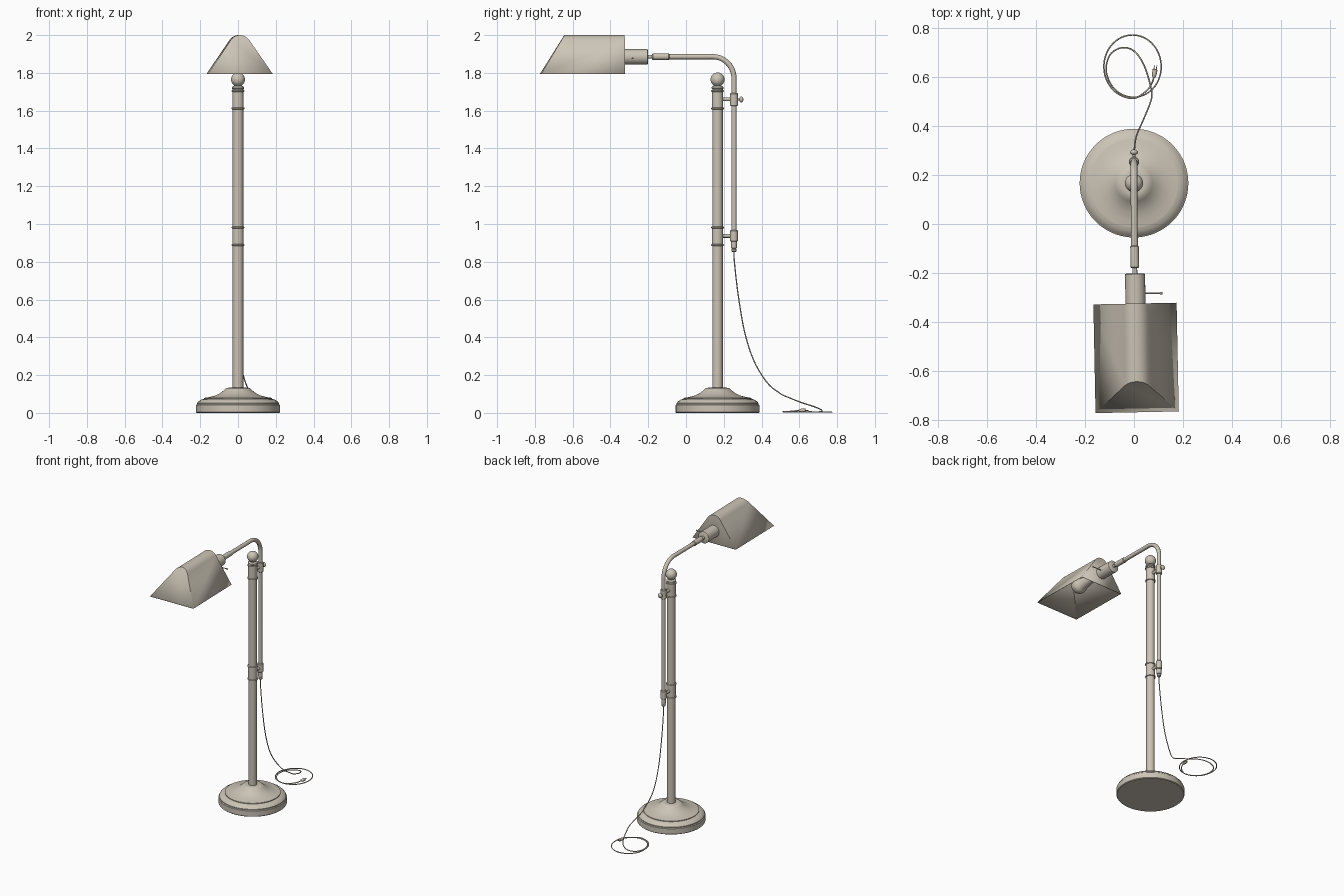
import bpy, bmesh, math
from mathutils import Vector, Matrix

if "Cube" in bpy.data.objects:
    bpy.data.objects.remove(bpy.data.objects["Cube"])

mat = bpy.data.materials.new("warm beige metal")
mat.diffuse_color = (0.60, 0.55, 0.465, 1)
mat.use_nodes = True
mat.node_tree.nodes["Principled BSDF"].inputs["Base Color"].default_value = mat.diffuse_color

PY = 0.167      # pole y
TY = 0.254      # sliding tube y
AZ = 1.886      # arm height


def finish(name, bm, angle=35):
    bmesh.ops.recalc_face_normals(bm, faces=bm.faces)
    me = bpy.data.meshes.new(name)
    bm.to_mesh(me)
    bm.free()
    return link(name, me, angle)


def link(name, me, angle=35):
    me.materials.clear()
    me.materials.append(mat)
    ob = bpy.data.objects.new(name, me)
    bpy.context.collection.objects.link(ob)
    bpy.ops.object.select_all(action='DESELECT')
    ob.select_set(True)
    bpy.context.view_layer.objects.active = ob
    bpy.ops.object.shade_smooth_by_angle(angle=math.radians(angle))
    return ob


def lathe(name, profile, origin, axis=(0, 0, 1), n=40):
    """Revolve (radius, height) points about an axis through origin; ends are capped."""
    rot = Vector((0, 0, 1)).rotation_difference(Vector(axis)).to_matrix().to_4x4()
    m = Matrix.Translation(origin) @ rot
    bm = bmesh.new()
    rings = []
    for r, h in profile:
        rings.append([bm.verts.new(m @ Vector((r * math.cos(2 * math.pi * i / n),
                                               r * math.sin(2 * math.pi * i / n), h)))
                      for i in range(n)])
    for a, b in zip(rings, rings[1:]):
        for i in range(n):
            j = (i + 1) % n
            bm.faces.new((a[i], a[j], b[j], b[i]))
    bm.faces.new(rings[0])
    bm.faces.new(rings[-1])
    return finish(name, bm)


def ball(name, pos, scale):
    bm = bmesh.new()
    bmesh.ops.create_uvsphere(bm, u_segments=32, v_segments=18, radius=1)
    bmesh.ops.transform(bm, matrix=Matrix.Translation(pos) @ Matrix.Diagonal((*scale, 1)),
                        verts=bm.verts)
    return finish(name, bm, 60)


def tube(name, pts, radius, res=4):
    cu = bpy.data.curves.new(name, 'CURVE')
    cu.dimensions = '3D'
    cu.bevel_depth = radius
    cu.bevel_resolution = res
    cu.use_fill_caps = True
    sp = cu.splines.new('POLY')
    sp.points.add(len(pts) - 1)
    for p, co in zip(sp.points, pts):
        p.co = (*co, 1)
    tmp = bpy.data.objects.new("tmp", cu)
    bpy.context.collection.objects.link(tmp)
    dg = bpy.context.evaluated_depsgraph_get()
    me = bpy.data.meshes.new_from_object(tmp.evaluated_get(dg))
    bpy.data.objects.remove(tmp)
    return link(name, me, 50)


def smooth_path(pts, steps=8):
    """Catmull-Rom interpolation through the points."""
    p = [Vector(q) for q in pts]
    p = [p[0]] + p + [p[-1]]
    out = []
    for a, b, c, d in zip(p, p[1:], p[2:], p[3:]):
        for i in range(steps):
            t = i / steps
            out.append(0.5 * (2 * b + (c - a) * t + (2 * a - 5 * b + 4 * c - d) * t * t
                              + (3 * b - a - 3 * c + d) * t ** 3))
    return out + [p[-1]]


# round stepped base
lathe("base", [(0.218, 0), (0.222, 0.004), (0.222, 0.042), (0.217, 0.046), (0.217, 0.052),
               (0.208, 0.062), (0.195, 0.070), (0.181, 0.074), (0.181, 0.079), (0.15, 0.084),
               (0.12, 0.092), (0.095, 0.104), (0.075, 0.119), (0.062, 0.131), (0.045, 0.134),
               (0.02, 0.134)], (0, PY, 0), n=72)

# pole, collars and ball finial
lathe("pole", [(0.028, 0.12), (0.028, 1.72), (0.02, 1.724), (0.02, 1.75)], (0, PY, 0))
for i, (z0, z1) in enumerate(((0.889, 0.981), (1.612, 1.704))):
    lathe(f"pole_sleeve_{i}", [(0.03, z0), (0.03, z1)], (0, PY, 0))
    for j, z in enumerate((z0, z1)):
        lathe(f"pole_ring_{i}_{j}", [(0.03, z - .005), (0.034, z - .003), (0.034, z + .003),
                                     (0.03, z + .005)], (0, PY, 0))
lathe("finial_ring", [(0.025, 1.712), (0.032, 1.717), (0.032, 1.725), (0.022, 1.732)], (0, PY, 0))
ball("finial_ball", (0, PY, 1.765), (0.037, 0.037, 0.037))

# sliding tube with bent arm
R = 0.114
path = [(0, TY, 0.88), (0, TY, AZ - R)]
for i in range(1, 16):
    a = math.pi / 2 * i / 16
    path.append((0, TY - R + R * math.cos(a), AZ - R + R * math.sin(a)))
path += [(0, TY - R, AZ), (0.002, -0.10, AZ)]
tube("bent_arm", path, 0.0138, 6)

# clamps joining tube to pole
for name, z0, z1, zc in (("upper", 1.624, 1.693, 1.66), ("lower", 0.907, 0.968, 0.937)):
    lathe(name + "_clamp", [(0.017, z0), (0.021, z0 + .004), (0.021, z1 - .004), (0.017, z1)],
          (0, TY, 0), n=32)
    lathe(name + "_clamp_link", [(0.010, 0), (0.010, TY - PY)], (0, PY, zc), (0, 1, 0), 20)
lathe("thumbscrew_stem", [(0.006, 0), (0.006, 0.035)], (0, TY, 1.659), (0, 1, 0), 16)
ball("thumbscrew_knob", (0, 0.293, 1.659), (0.016, 0.011, 0.016))
lathe("tube_end", [(0.009, 0.852), (0.013, 0.856), (0.013, 0.866), (0.010, 0.869),
                   (0.015, 0.872), (0.015, 0.91)], (0, TY, 0), n=28)

# arm sleeve, pivot stem and lamp socket
D = (0.02, -1, 0)
lathe("arm_sleeve", [(0.014, 0), (0.0175, 0.004), (0.0175, 0.088), (0.014, 0.092)],
      (0.002, -0.088, AZ), D, 28)
lathe("pivot_stem", [(0.010, 0), (0.010, 0.04)], (0.003, -0.175, AZ), D, 20)
lathe("socket", [(0.036, 0), (0.041, 0.003), (0.041, 0.14), (0.03, 0.142)],
      (0.004, -0.202, AZ - 0.001), D, 40)
lathe("switch_stem", [(0.003, 0), (0.003, 0.065), (0.005, 0.067), (0.005, 0.075), (0.003, 0.077)],
      (0.04, -0.283, 1.877), (1, 0, 0), 14)

# light bulb
lathe("bulb_screw", [(0.022, 0)] + [(0.022 + 0.003 * (i % 2), 0.008 * i) for i in range(1, 9)],
      (0.006, -0.335, AZ), D, 28)
prof = [(0.022, 0), (0.025, 0.03), (0.034, 0.07)]
prof += [(0.052 * math.sin(a), 0.145 - 0.052 * math.cos(a))
         for a in [math.radians(50 + 128 * i / 14) for i in range(15)]]
lathe("bulb", prof, (0.007, -0.398, AZ), D, 32)

# tent shade: rounded ridge, upright back, sloped front, open underside
half, top, rr = 0.17, 0.204, 0.059
section = [(-half, 0)]
for i in range(13):
    a = math.radians(146 - 112 * i / 12)
    section.append((rr * math.cos(a), top - rr + rr * math.sin(a)))
section.append((half, 0))
bm = bmesh.new()
back = [bm.verts.new((x, 0, z)) for x, z in section]
front = [bm.verts.new((x, -0.444 + 0.125 * z / top, z)) for x, z in section]
for i in range(len(section) - 1):
    bm.faces.new((back[i], back[i + 1], front[i + 1], front[i]))
bm.faces.new(back)
bm.faces.new(front)
bm.transform(Matrix.Translation((0.004, -0.325, 1.796)) @ Matrix.Rotation(0.02, 4, 'Z'))
shade = finish("shade", bm, 30)
mod = shade.modifiers.new("thickness", 'SOLIDIFY')
mod.thickness = 0.004
mod.offset = -1

# power cord: hangs to the floor, then coils
cord = [(0, TY, 0.86), (0, 0.257, 0.79), (0, 0.277, 0.62), (0.002, 0.31, 0.43), (0.01, 0.36, 0.275),
        (0.04, 0.43, 0.16), (0.068, 0.50, 0.102), (0.072, 0.54, 0.083), (0.055, 0.61, 0.055),
        (0.03, 0.67, 0.036), (-0.005, 0.71, 0.02), (-0.05, 0.72, 0.009), (-0.095, 0.695, 0.005)]
cx, cy = -0.006, 0.643
for i in range(0, 23):
    a = math.radians(180 + 24 * i)
    k = 0.92 + 0.08 * min(1, i / 6)
    cord.append((cx + 0.117 * k * math.cos(a), cy + 0.129 * k * math.sin(a),
                 0.004 + 0.003 * (i > 14)))
cord = cord[:-3] + [(0.055, 0.548, 0.008), (0.075, 0.58, 0.011), (0.082, 0.605, 0.013)]
tube("power_cord", smooth_path(cord), 0.0032, 2)

# plug with two prongs
lathe("plug", [(0.004, 0), (0.008, 0.006), (0.010, 0.02), (0.010, 0.034), (0.007, 0.036)],
      (0.081, 0.597, 0.013), (0.15, 1, 0), 16)
for s in (-1, 1):
    lathe("plug_prong", [(0.0018, 0), (0.0018, 0.018)], (0.086 + 0.005 * s, 0.63, 0.013),
          (0.15, 1, 0), 8)
